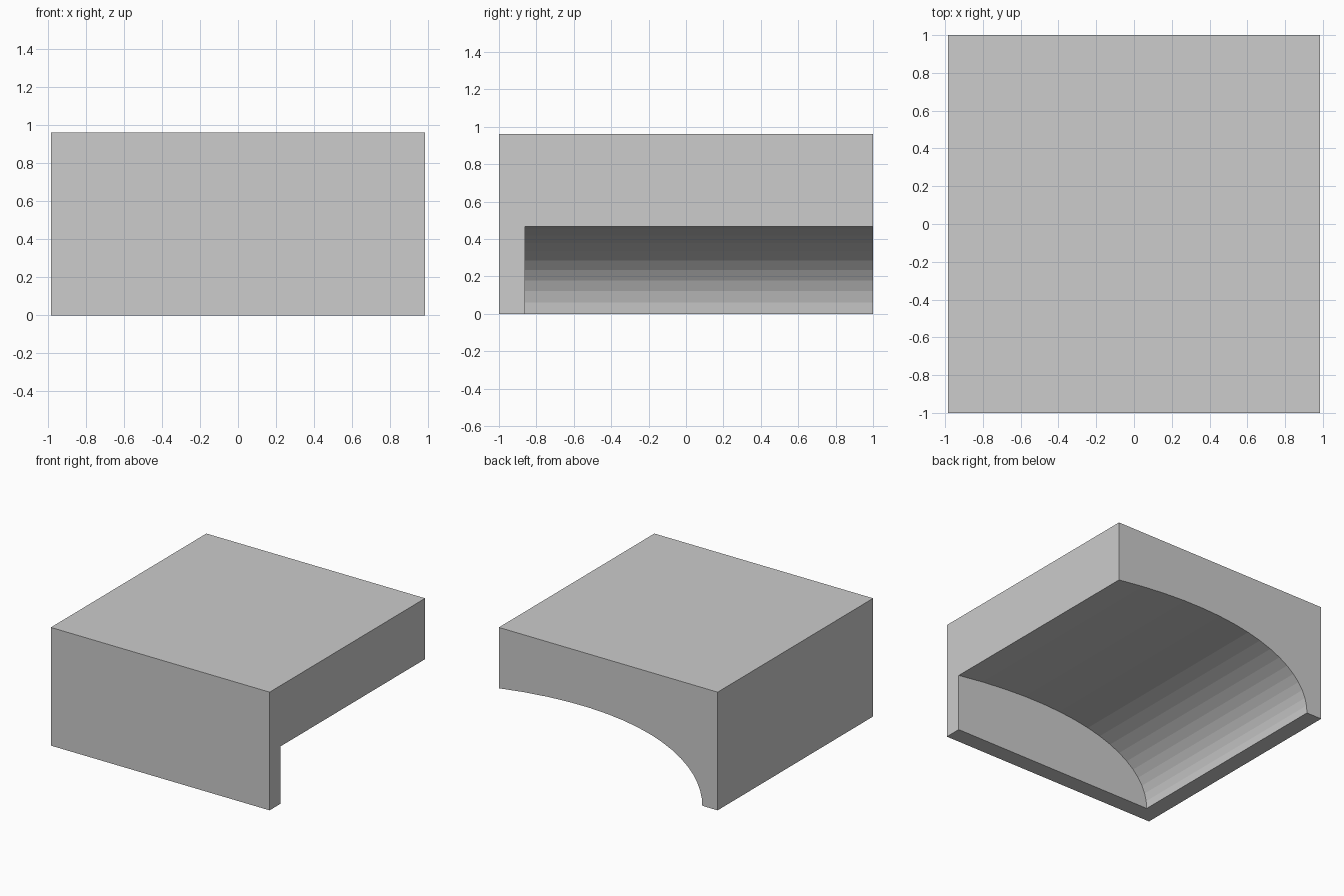
import bpy
import bmesh
from mathutils import Vector
from mathutils.geometry import interpolate_bezier

# Remove the default cube
if "Cube" in bpy.data.objects:
    bpy.data.objects.remove(bpy.data.objects["Cube"], do_unlink=True)

HALF_X, HALF_Y, HEIGHT = 0.985, 1.0, 0.962
WALL = 0.138                     # thickness of the front and side walls
VAULT_TOP = 0.467                # vault height at the open side
STEPS = 17

grey = bpy.data.materials.new("plain grey")
grey.use_nodes = True
colour = (0.604, 0.604, 0.604, 1.0)
grey.diffuse_color = colour
grey.node_tree.nodes["Principled BSDF"].inputs["Base Color"].default_value = colour


def prism(name, outline, y0, y1):
    """Extrude an x-z outline from y0 to y1."""
    bm = bmesh.new()
    face = bm.faces.new([bm.verts.new((x, y0, z)) for x, z in outline])
    new = bmesh.ops.extrude_face_region(bm, geom=[face])["geom"]
    verts = [v for v in new if isinstance(v, bmesh.types.BMVert)]
    bmesh.ops.translate(bm, verts=verts, vec=(0, y1 - y0, 0))
    bmesh.ops.recalc_face_normals(bm, faces=bm.faces)
    mesh = bpy.data.meshes.new(name)
    bm.to_mesh(mesh)
    bm.free()
    mesh.materials.append(grey)
    obj = bpy.data.objects.new(name, mesh)
    bpy.context.collection.objects.link(obj)
    return obj


# Solid block
block = prism("vaulted_block",
              [(-HALF_X, 0), (HALF_X, 0), (HALF_X, HEIGHT), (-HALF_X, HEIGHT)],
              -HALF_Y, HALF_Y)

# Vault cutter: a curve springing upright from the side wall, open at +x and +y
spring = -HALF_X + WALL
arc = interpolate_bezier(Vector((spring, 0)), Vector((spring, 0.35)),
                         Vector((spring + 0.47, 0.66)),
                         Vector((HALF_X, VAULT_TOP)), STEPS + 1)
outline = [(spring, -0.1)] + [(p.x, p.y) for p in arc]
outline += [(1.2, VAULT_TOP), (1.2, -0.1)]
cutter = prism("vault_cutter", outline, -HALF_Y + WALL, 1.2)
cutter.hide_render = True

# Cut the vault, bake the result and drop the cutter
cut = block.modifiers.new("vault", "BOOLEAN")
cut.operation = "DIFFERENCE"
cut.solver = "EXACT"
cut.object = cutter
bpy.context.view_layer.update()
evaluated = block.evaluated_get(bpy.context.evaluated_depsgraph_get())
block_mesh = bpy.data.meshes.new_from_object(evaluated)
block.modifiers.clear()
block.data = block_mesh
bpy.data.objects.remove(cutter, do_unlink=True)
